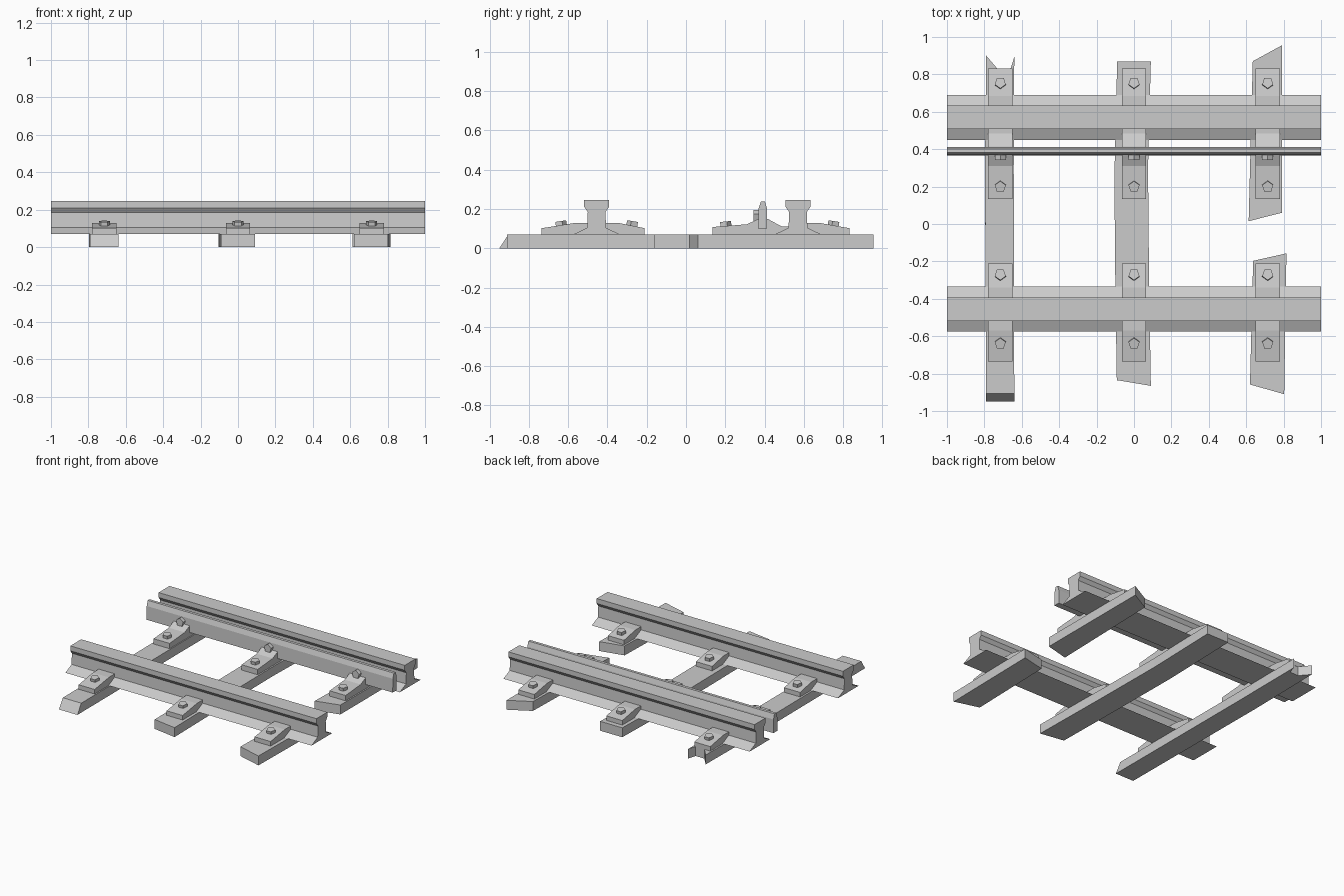
import bpy, bmesh, math
from mathutils import Matrix, Vector

if "Cube" in bpy.data.objects:
    bpy.data.objects.remove(bpy.data.objects["Cube"])


def prism(name, points, axis, lo, hi):
    """Extrude a closed outline: (y, z) points along x, or (x, y) points along z."""
    bm = bmesh.new()
    if axis == 'x':
        verts = [bm.verts.new((lo, a, b)) for a, b in points]
        step = (hi - lo, 0, 0)
    else:
        verts = [bm.verts.new((a, b, lo)) for a, b in points]
        step = (0, 0, hi - lo)
    face = bm.faces.new(verts)
    out = bmesh.ops.extrude_face_region(bm, geom=[face])
    moved = [g for g in out['geom'] if isinstance(g, bmesh.types.BMVert)]
    bmesh.ops.translate(bm, verts=moved, vec=step)
    bmesh.ops.recalc_face_normals(bm, faces=bm.faces)
    mesh = bpy.data.meshes.new(name)
    bm.to_mesh(mesh)
    bm.free()
    obj = bpy.data.objects.new(name, mesh)
    bpy.context.collection.objects.link(obj)
    return obj


def bolt(name, centre, direction, point_to, depth=0.026, r=0.031):
    """Five-sided bolt head; one corner points along point_to."""
    z = Vector(direction).normalized()
    x = Vector(point_to)
    x = (x - z * x.dot(z)).normalized()
    ring = [(r * math.cos(i * math.tau / 5), r * math.sin(i * math.tau / 5)) for i in range(5)]
    obj = prism(name, ring, 'z', -0.012, depth - 0.008)
    rot = Matrix((x, z.cross(x), z)).transposed().to_4x4()
    obj.matrix_world = Matrix.Translation(centre) @ rot
    return obj


RAILS = (-0.455, 0.57)
TIES_X = (-0.715, 0.0, 0.715)

# Running rails: pointed foot, web, tapered head
half = [(0.12, 0.07), (0.048, 0.104), (0.045, 0.185), (0.063, 0.21), (0.063, 0.246)]
for cy in RAILS:
    pts = [(cy + y, z) for y, z in half] + [(cy - y, z) for y, z in reversed(half)]
    prism("running_rail", pts, 'x', -1, 1)

# Guard rail
prism("guard_rail", [(0.367, 0.10), (0.413, 0.10), (0.413, 0.20), (0.402, 0.237),
                     (0.381, 0.237), (0.369, 0.20)], 'x', -1, 1)

# Wooden ties, with worn and broken ends
H = 0.069
tie = prism("tie_split_end", [(-0.79, -0.95), (-0.64, -0.95), (-0.643, 0.3), (-0.64, 0.893),
                              (-0.66, 0.83), (-0.73, 0.83), (-0.79, 0.90), (-0.797, 0.3)], 'z', 0, H)
for v in tie.data.vertices:
    if v.co.y < -0.94 and v.co.z > 0.03:
        v.co.y = -0.905
prism("tie_middle", [(-0.092, -0.835), (0.09, -0.865), (0.08, -0.25), (0.075, 0.3), (0.09, 0.868),
                     (-0.09, 0.868), (-0.105, 0.25), (-0.10, -0.3)], 'z', 0, H)
prism("tie_broken_back", [(0.613, 0.015), (0.79, 0.06), (0.79, 0.955), (0.635, 0.87)], 'z', 0, H)
prism("tie_broken_front", [(0.62, -0.858), (0.803, -0.91), (0.815, -0.157), (0.637, -0.197)], 'z', 0, H)

# Clips that hold the rails, with bolts
for tx in TIES_X:
    for cy, side in ((RAILS[0], -1), (RAILS[0], 1), (RAILS[1], 1)):
        k = 0.28 if side < 0 else (0.245 if cy < 0 else 0.262)
        clip = [(k, 0.065), (k, 0.102), (0.115, 0.128), (0.04, 0.128), (0.04, 0.065)]
        prism("rail_clip", [(cy + side * y, z) for y, z in clip], 'x', tx - 0.065, tx + 0.065)
        bolt("clip_bolt", (tx, cy + side * 0.183, 0.12), (0, side * 0.157, 1), (0, -side, 0))
    # Long chair carrying the guard rail
    prism("guard_chair", [(0.135, 0.065), (0.135, 0.108), (0.31, 0.122), (0.37, 0.15), (0.415, 0.15),
                          (0.485, 0.112), (0.53, 0.112), (0.53, 0.065)],
          'x', tx - 0.065, tx + 0.065)
    bolt("chair_bolt", (tx, 0.20, 0.118), (0, -0.1, 1), (0, 1, 0))
    bolt("guard_bolt", (tx, 0.365, 0.165), (0, -1, 0), (0, 0, 1), 0.03)
